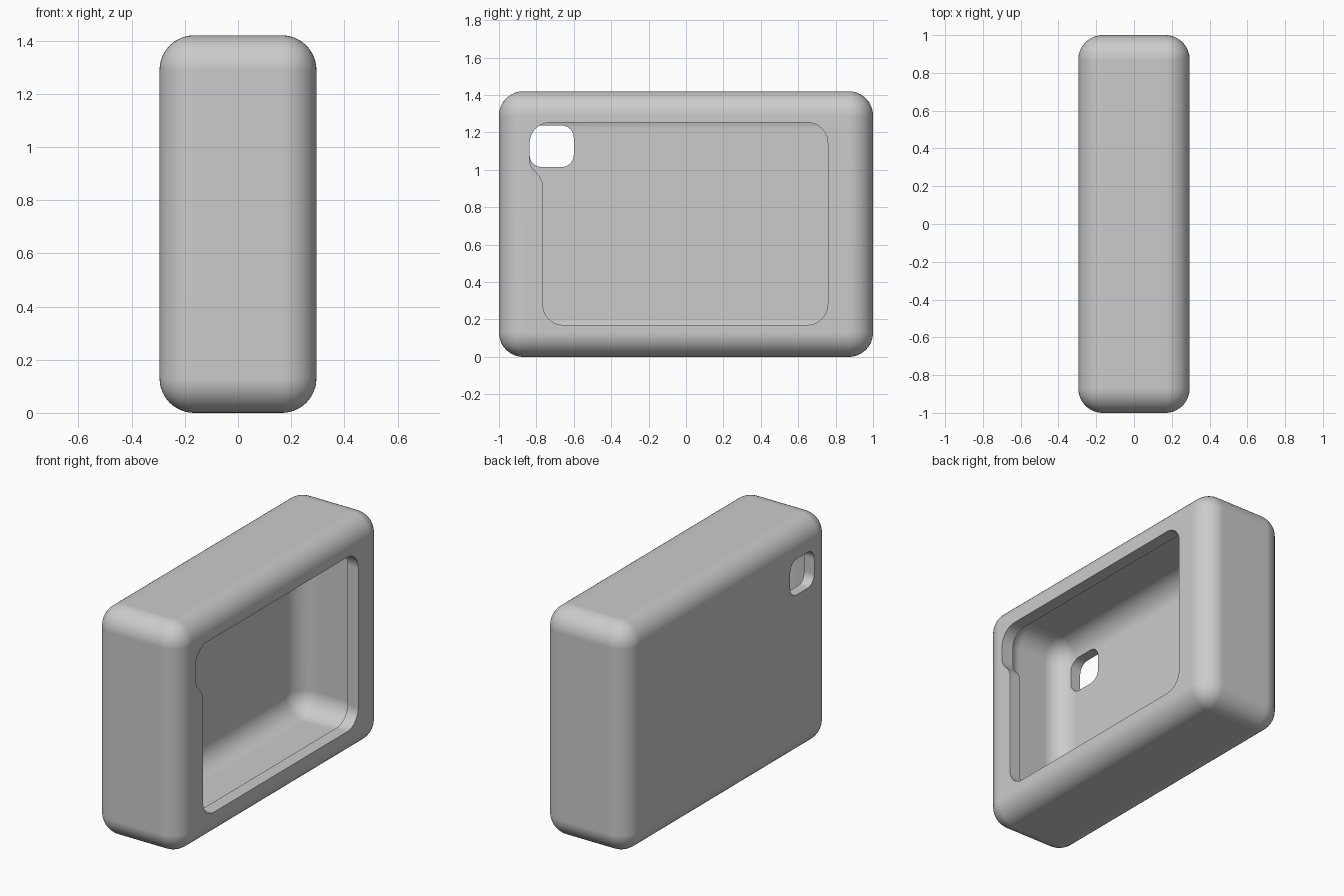
import bpy, bmesh
from math import pi, sin, cos, radians
from mathutils import Matrix, Vector

if "Cube" in bpy.data.objects:
    bpy.data.objects.remove(bpy.data.objects["Cube"])

WIDTH, DEPTH, HEIGHT = 0.59, 2.0, 1.42
WALL, ROUND = 0.074, 0.13

grey = bpy.data.materials.new("plain_grey")
grey.use_nodes = True
colour = (0.6, 0.6, 0.6, 1)
grey.diffuse_color = colour
grey.node_tree.nodes["Principled BSDF"].inputs["Base Color"].default_value = colour


def add_object(name, bm):
    bmesh.ops.recalc_face_normals(bm, faces=bm.faces)
    mesh = bpy.data.meshes.new(name)
    bm.to_mesh(mesh)
    bm.free()
    mesh.materials.append(grey)
    obj = bpy.data.objects.new(name, mesh)
    bpy.context.collection.objects.link(obj)
    return obj


def rounded_box(name, size, radius):
    bm = bmesh.new()
    bmesh.ops.create_cube(bm, size=1, matrix=Matrix.Translation((0, 0, HEIGHT / 2))
                          @ Matrix.Diagonal((*size, 1)))
    bmesh.ops.bevel(bm, geom=bm.edges[:], offset=radius, segments=12,
                    profile=0.5, affect='EDGES')
    return add_object(name, bm)


def rounded_outline(corners, steps=10):
    """Round every (y, z, radius) corner of a closed outline with an arc."""
    points = []
    for i, (y, z, r) in enumerate(corners):
        here = Vector((y, z))
        a = (Vector(corners[i - 1][:2]) - here).normalized()
        b = (Vector(corners[(i + 1) % len(corners)][:2]) - here).normalized()
        half = a.angle(b) / 2
        centre = here + (a + b).normalized() * (r / sin(half))
        start = here + a * (r * cos(half) / sin(half)) - centre
        sweep = pi - 2 * half
        if a.x * b.y - a.y * b.x > 0:
            sweep = -sweep
        for k in range(steps + 1):
            t = sweep * k / steps
            points.append(centre + Vector((start.x * cos(t) - start.y * sin(t),
                                           start.x * sin(t) + start.y * cos(t))))
    return points


def prism(name, outline, x0, x1):
    bm = bmesh.new()
    face = bm.faces.new([bm.verts.new((x0, p.x, p.y)) for p in outline])
    out = bmesh.ops.extrude_face_region(bm, geom=[face])
    moved = [v for v in out["geom"] if isinstance(v, bmesh.types.BMVert)]
    bmesh.ops.translate(bm, verts=moved, vec=(x1 - x0, 0, 0))
    return add_object(name, bm)


# Outer shell and the rounded hollow inside it
shell = rounded_box("case_shell", (WIDTH, DEPTH, HEIGHT), ROUND)
hollow = rounded_box("hollow_cutter", (WIDTH - 0.138, DEPTH - 2 * WALL, HEIGHT - 2 * WALL), ROUND)
hollow.location.x = -0.005

# Large window on the left side, with a shoulder at its upper front corner
window = prism("window_cutter", rounded_outline([
    (-0.766, 0.171, 0.11), (0.758, 0.171, 0.11), (0.758, 1.253, 0.11),
    (-0.836, 1.253, 0.11), (-0.836, 1.025, 0.08), (-0.766, 0.945, 0.08)]), 0, 0.5)

# Small rounded hole through the right side
port = prism("port_cutter", rounded_outline([
    (-0.836, 1.015, 0.065), (-0.6, 1.015, 0.065),
    (-0.6, 1.237, 0.065), (-0.836, 1.237, 0.065)]), -0.5, 0)

# Cut, then bake the result into the shell
cutters = [hollow, window, port]
for cutter in cutters:
    cutter.hide_render = True
    mod = shell.modifiers.new(cutter.name, 'BOOLEAN')
    mod.operation, mod.solver, mod.object = 'DIFFERENCE', 'EXACT', cutter
bpy.context.view_layer.update()
baked = bpy.data.meshes.new_from_object(
    shell.evaluated_get(bpy.context.evaluated_depsgraph_get()))
shell.modifiers.clear()
shell.data = baked
baked.name = "case_shell"
for cutter in cutters:
    bpy.data.objects.remove(cutter)

# Smooth rounds, crisp cut edges, flat walls
bpy.ops.object.select_all(action='DESELECT')
shell.select_set(True)
bpy.context.view_layer.objects.active = shell
bpy.ops.object.shade_smooth_by_angle(angle=radians(30))
weighted = shell.modifiers.new("flat_walls", 'WEIGHTED_NORMAL')
weighted.keep_sharp = True
